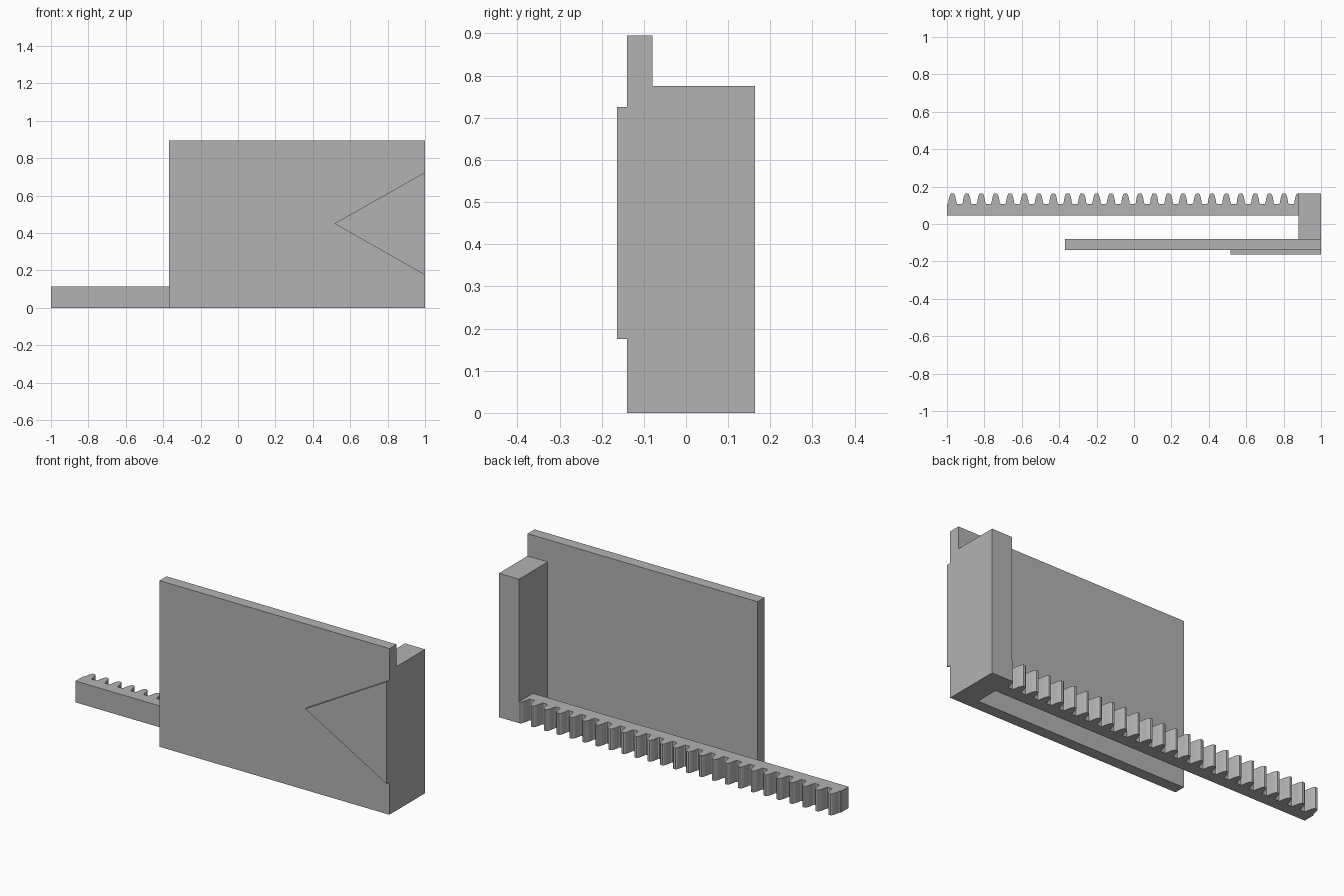
import bpy
import bmesh

cube = bpy.data.objects.get("Cube")
if cube:
    bpy.data.objects.remove(cube, do_unlink=True)

# Single grey material
grey = bpy.data.materials.new("plain grey")
grey.use_nodes = True
colour = (0.45, 0.45, 0.45, 1)
grey.diffuse_color = colour
grey.node_tree.nodes["Principled BSDF"].inputs["Base Color"].default_value = colour


def prism(name, outline, offset):
    """Extrude a closed 3D outline along an offset vector."""
    mesh = bpy.data.meshes.new(name)
    bm = bmesh.new()
    face = bm.faces.new([bm.verts.new(p) for p in outline])
    result = bmesh.ops.extrude_face_region(bm, geom=[face], use_keep_orig=True)
    moved = [v for v in result["geom"] if isinstance(v, bmesh.types.BMVert)]
    bmesh.ops.translate(bm, verts=moved, vec=offset)
    bmesh.ops.recalc_face_normals(bm, faces=bm.faces)
    bm.to_mesh(mesh)
    bm.free()
    mesh.materials.append(grey)
    obj = bpy.data.objects.new(name, mesh)
    bpy.context.collection.objects.link(obj)
    return obj


def box(name, x0, x1, y0, y1, height):
    return prism(name, [(x0, y0, 0), (x1, y0, 0), (x1, y1, 0), (x0, y1, 0)],
                 (0, 0, height))


PLATE_FRONT, PLATE_BACK = -0.14, -0.08
BLOCK_X, BACK = 0.88, 0.164

# Upright plate and the block joining it to the rack
box("front_plate", -0.37, 1, PLATE_FRONT, PLATE_BACK, 0.895)
box("end_block", BLOCK_X, 1, PLATE_BACK, BACK, 0.775)

# Raised triangular pointer on the plate
prism("pointer_triangle",
      [(0.515, PLATE_FRONT, 0.45), (1, PLATE_FRONT, 0.175), (1, PLATE_FRONT, 0.725)],
      (0, -0.024, 0))

# Toothed rack: one tooth flank mirrored and repeated along the bar
flank = [(0.026, 0.108), (0.022, 0.113), (0.020, 0.128),
         (0.016, 0.146), (0.011, 0.159), (0.006, BACK)]
tooth = [(-dx, y) for dx, y in flank] + [(dx, y) for dx, y in reversed(flank)]
PITCH, FIRST, COUNT = 0.0771, -0.971, 24
RACK_FRONT = 0.045

outline = [(BLOCK_X, RACK_FRONT, 0), (-1, RACK_FRONT, 0), (-1, flank[0][1], 0)]
for i in range(COUNT):
    outline += [(FIRST + i * PITCH + dx, y, 0) for dx, y in tooth]
# Last half tooth runs into the block
outline += [(FIRST + COUNT * PITCH - dx, y, 0) for dx, y in flank]
outline.append((BLOCK_X, BACK, 0))
prism("toothed_rack", outline, (0, 0, 0.115))
